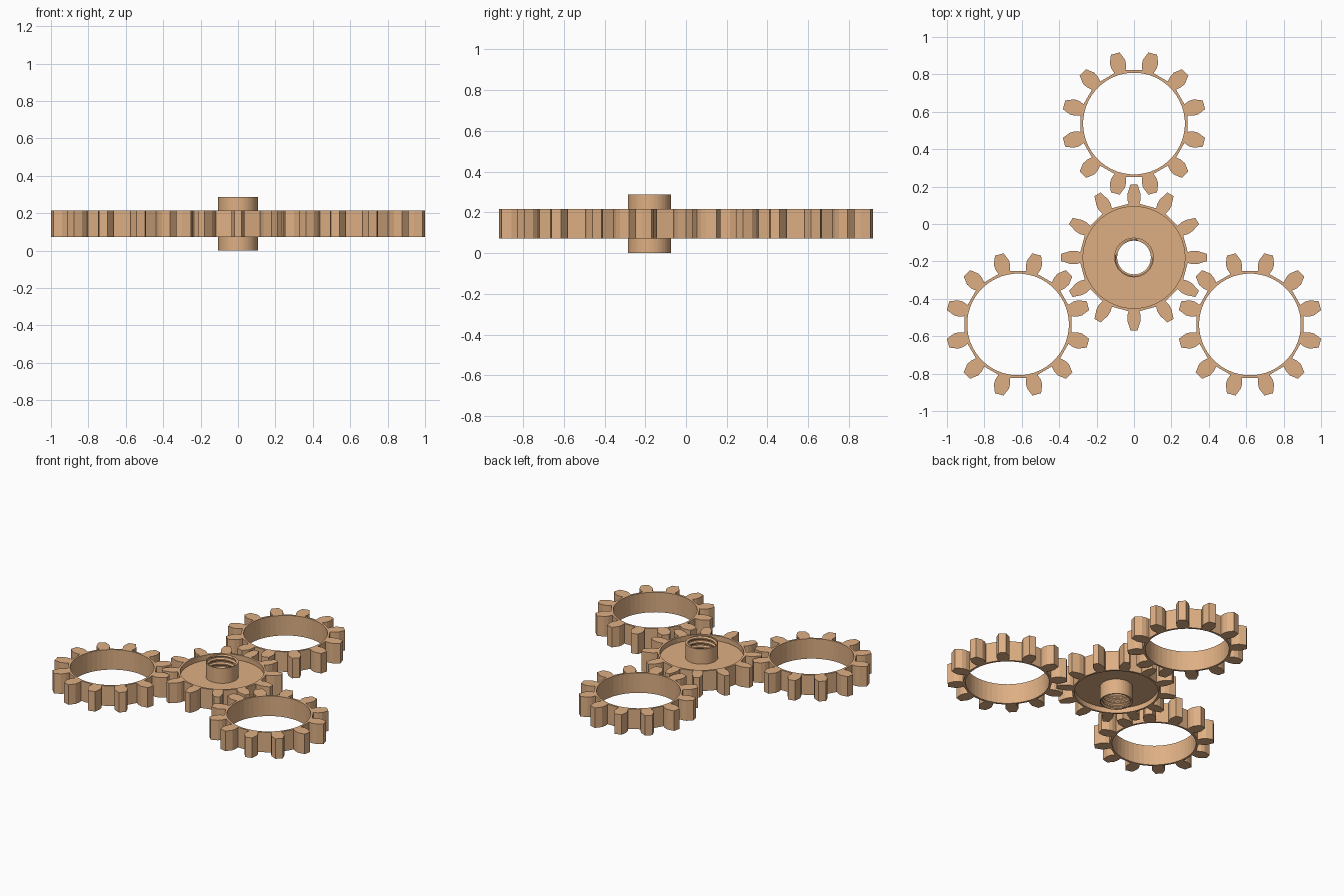
import bpy, bmesh
from math import sin, cos, pi, radians

if "Cube" in bpy.data.objects:
    bpy.data.objects.remove(bpy.data.objects["Cube"])

mat = bpy.data.materials.new("warm_tan")
mat.diffuse_color = (0.73, 0.43, 0.23, 1)
mat.use_nodes = True
mat.node_tree.nodes["Principled BSDF"].inputs["Base Color"].default_value = mat.diffuse_color

TEETH, Z0, Z1, HUB_H = 12, 0.072, 0.215, 0.287
CY, DIST = -0.179, 0.716          # middle gear position, spacing to outer gears


def finish(bm, name, loc):
    bmesh.ops.remove_doubles(bm, verts=bm.verts, dist=1e-5)
    bmesh.ops.recalc_face_normals(bm, faces=bm.faces)
    me = bpy.data.meshes.new(name)
    bm.to_mesh(me)
    bm.free()
    me.materials.append(mat)
    ob = bpy.data.objects.new(name, me)
    ob.location = loc
    bpy.context.collection.objects.link(ob)
    return ob


# Toothed ring: half tooth profile is (radius, half width) from root to tip
def gear_ring(name, loc, profile, phase, hole=0.272):
    bm = bmesh.new()
    step = 2 * pi / TEETH

    def pt(a, r, w):
        return bm.verts.new((r * cos(a) - w * sin(a), r * sin(a) + w * cos(a), Z0))

    teeth, rims = [], []
    for i in range(TEETH):
        a = phase + i * step
        teeth.append([pt(a, r, -w) for r, w in profile] +
                     [pt(a, r, w) for r, w in reversed(profile)])
        rims.append([pt(a + radians(d), hole, 0) for d in (-11.25, -3.75, 3.75, 11.25)])
    for i in range(TEETH):
        t, h = teeth[i], rims[i]
        t2, h2 = teeth[(i + 1) % TEETH], rims[(i + 1) % TEETH]
        bm.faces.new(t)
        bm.faces.new((h[1], t[0], t[-1], h[2]))
        bm.faces.new((h[2], t[-1], t2[0], h2[1], h2[0], h[3]))
    ext = bmesh.ops.extrude_face_region(bm, geom=bm.faces[:])
    top = [g for g in ext["geom"] if isinstance(g, bmesh.types.BMVert)]
    bmesh.ops.translate(bm, verts=top, vec=(0, 0, Z1 - Z0))
    return finish(bm, name, loc)


# Solid of revolution; point(i_angle) gives the closed (radius, z) section
def revolve(name, loc, section, seg=48):
    bm = bmesh.new()
    cols = []
    for j in range(seg + 1):
        a = 2 * pi * j / seg
        cols.append([bm.verts.new((r * cos(a), r * sin(a), z)) for r, z in section(j / seg)])
    n = len(cols[0])
    for c, d in zip(cols, cols[1:]):
        for k in range(n):
            m = (k + 1) % n
            bm.faces.new((c[k], d[k], d[m], c[m]))
    return finish(bm, name, loc)


# Three outer gears around the middle
outer_tooth = [(0.287, 0.031), (0.315, 0.041), (0.343, 0.042), (0.387, 0.024)]
for name, ang in (("rear_gear", 90), ("left_gear", 210), ("right_gear", 330)):
    a = radians(ang)
    gear_ring(name, (DIST * cos(a), CY + DIST * sin(a), 0), outer_tooth, radians(15))

# Middle gear with narrower teeth
mid_tooth = [(0.287, 0.029), (0.312, 0.036), (0.340, 0.035), (0.390, 0.019)]
gear_ring("middle_gear", (0, CY, 0), mid_tooth, 0)

# Recessed web disc joining the hub to the middle gear
revolve("middle_web", (0, CY, 0),
        lambda t: [(0.102, 0.108), (0.276, 0.108), (0.276, 0.179), (0.102, 0.179)])


# Hub with a helical inner thread running through its bore
def hub_section(t, pitch=0.032, outer=0.106, root=0.1, crest=0.09):
    pts = [(outer, 0)]
    for k in range(-8, int(4 * HUB_H / pitch) + 6):
        z = (k / 4 + t) * pitch
        r = (root, root, crest, crest)[k % 4]
        if z <= 0 or z >= HUB_H:
            r = root
        pts.append((r, min(max(z, 0), HUB_H)))
    return pts + [(outer, HUB_H)]


revolve("threaded_hub", (0, CY, 0), hub_section)
